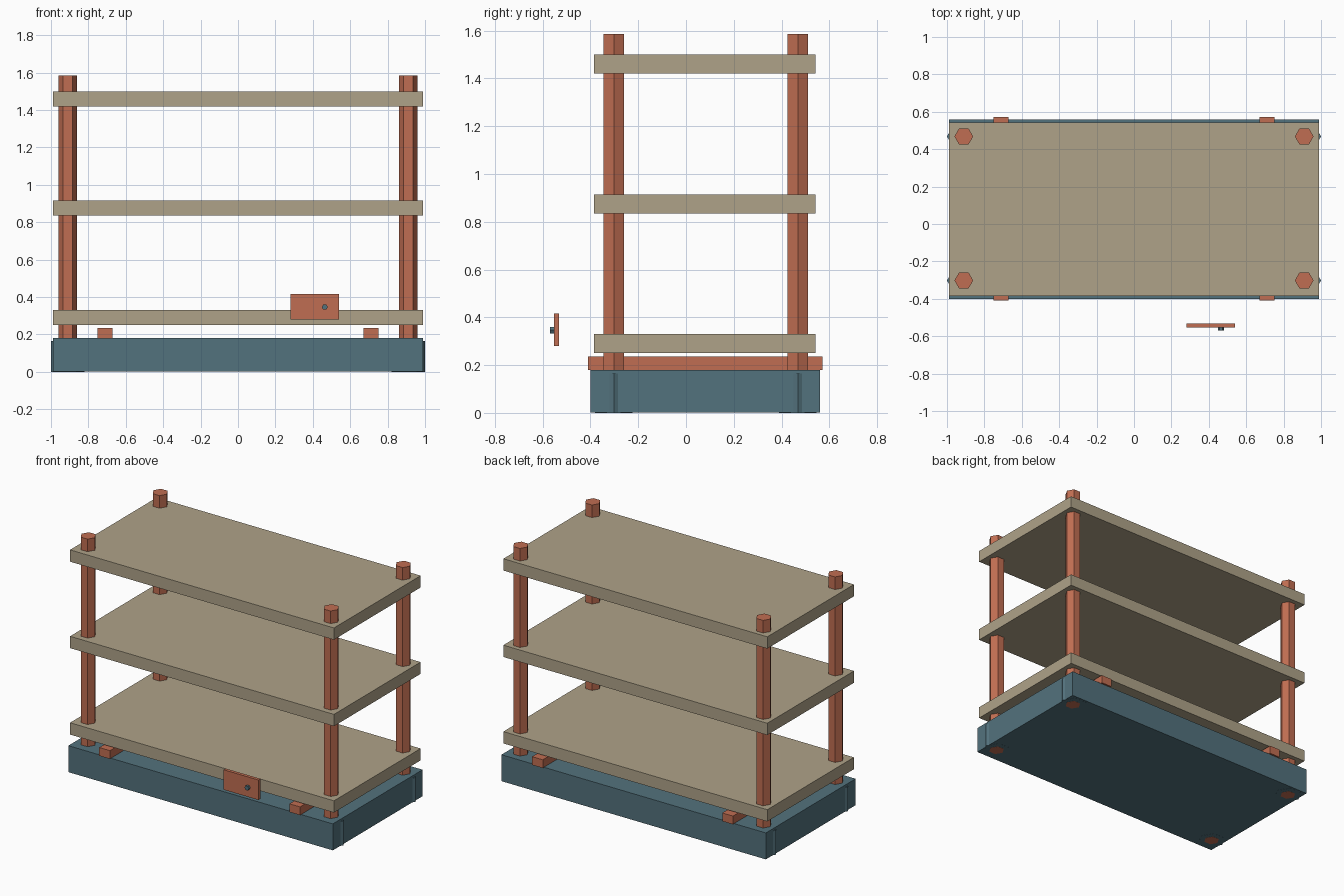
import bpy
from math import pi

cube = bpy.data.objects.get("Cube")
if cube:
    bpy.data.objects.remove(cube, do_unlink=True)


def material(name, rgb):
    mat = bpy.data.materials.new(name)
    mat.use_nodes = True
    mat.diffuse_color = (*rgb, 1)
    bsdf = mat.node_tree.nodes["Principled BSDF"]
    bsdf.inputs["Base Color"].default_value = (*rgb, 1)
    bsdf.inputs["Roughness"].default_value = 0.8
    return mat


TERRACOTTA = material("terracotta", (0.53, 0.155, 0.084))
TAN = material("tan", (0.43, 0.365, 0.25))
TEAL = material("slate teal", (0.086, 0.168, 0.205))


def finish(name, mat):
    obj = bpy.context.object
    obj.name = name
    obj.data.name = name
    obj.data.materials.append(mat)
    return obj


def box(name, mat, x, y, z):
    """Box from (min, max) pairs along each axis."""
    spans = (x, y, z)
    bpy.ops.mesh.primitive_cube_add(size=1, location=[(a + b) / 2 for a, b in spans])
    obj = finish(name, mat)
    for v in obj.data.vertices:
        for i, (a, b) in enumerate(spans):
            v.co[i] *= b - a
    return obj


def hexagon(name, mat, radius, length, location, tilt=0):
    """Hexagonal prism with a corner pointing along x."""
    bpy.ops.mesh.primitive_cylinder_add(vertices=6, radius=radius, depth=length,
                                        location=location, rotation=(tilt, 0, pi / 2))
    obj = finish(name, mat)
    if tilt:
        obj.rotation_euler = (tilt, pi / 6, 0)
    return obj


# Base slab and shelves
box("base", TEAL, (-0.99, 0.99), (-0.4, 0.56), (0.001, 0.18))
for level, bottom in zip(("lower", "middle", "upper"), (0.25, 0.835, 1.42)):
    box(level + "_shelf", TAN, (-0.988, 0.988), (-0.385, 0.542), (bottom, bottom + 0.08))

# Posts with sockets sunk in the base, and runners under the lower shelf
POST_TOP, SOCKET_TOP = 1.585, 0.165
for side, sx in (("left", 1), ("right", -1)):
    for end, y in (("front", -0.302), ("back", 0.468)):
        hexagon(f"{end}_{side}_post", TERRACOTTA, 0.05, POST_TOP,
                (sx * 0.91, y, POST_TOP / 2))
        hexagon(f"{end}_{side}_socket", TEAL, 0.09, SOCKET_TOP - 0.001,
                (sx * 0.91, y, SOCKET_TOP / 2))
    x = sx * 0.712
    box(side + "_runner", TERRACOTTA, (x - 0.04, x + 0.04), (-0.41, 0.572), (0.179, 0.235))

# Hanging tag with its stud
box("tag", TERRACOTTA, (0.28, 0.54), (-0.553, -0.531), (0.28, 0.415))
hexagon("tag_stud", TEAL, 0.016, 0.018, (0.464, -0.561, 0.346), tilt=pi / 2)
